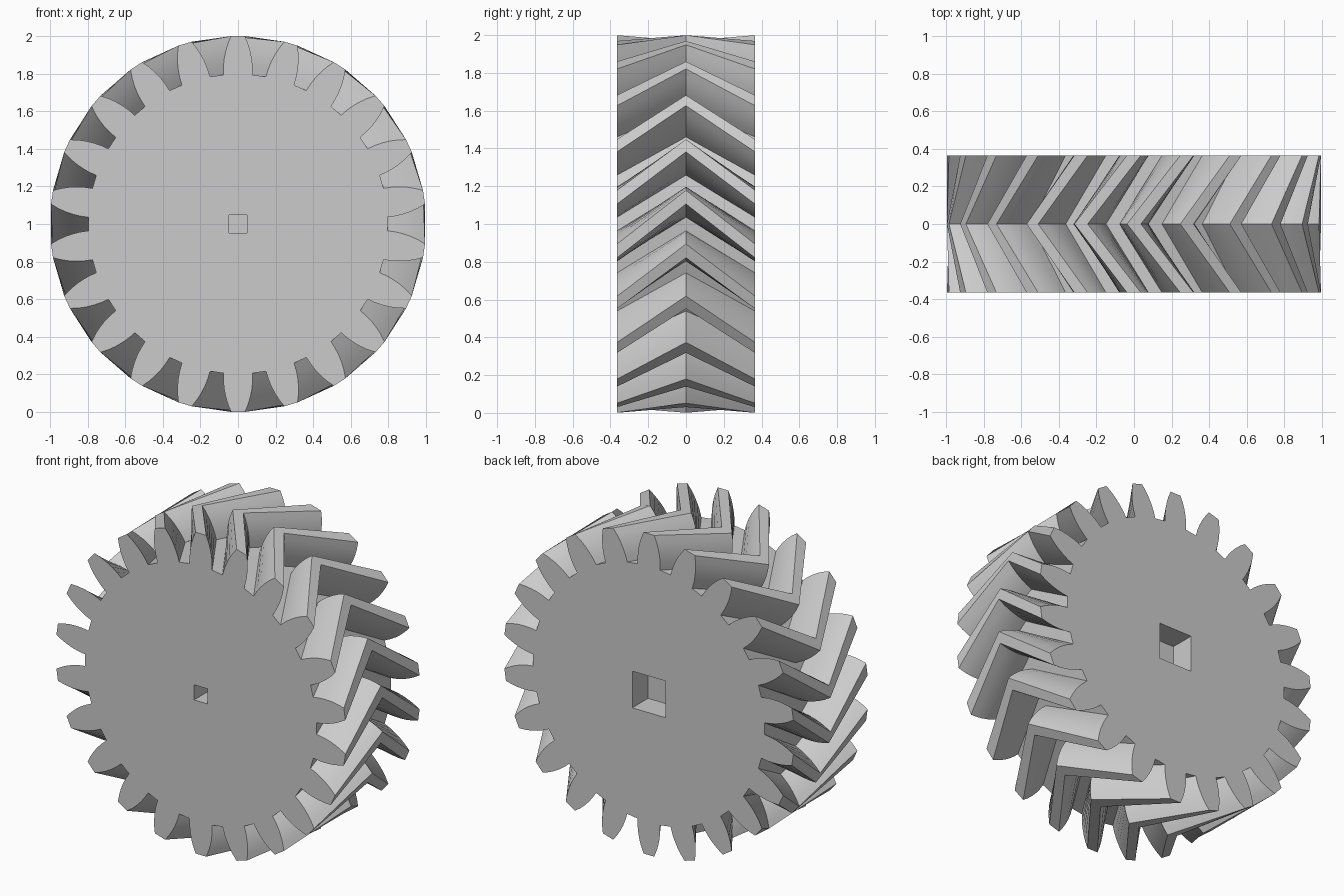
import bpy, bmesh, math

if "Cube" in bpy.data.objects:
    bpy.data.objects.remove(bpy.data.objects["Cube"])

TEETH = 22
PITCH = 2 * math.pi / TEETH
HALF_W = 0.365
# tooth flank: (radius, half angle in degrees)
FLANK = [(0.797, 5.6), (0.84, 5.3), (0.88, 4.8), (0.92, 4.1), (0.96, 3.2), (1.0, 2.1)]

grey = bpy.data.materials.new("plain grey")
grey.diffuse_color = (0.6, 0.6, 0.6, 1)
grey.use_nodes = True
grey.node_tree.nodes["Principled BSDF"].inputs["Base Color"].default_value = grey.diffuse_color

bm = bmesh.new()


def loop_edges(verts):
    n = len(verts)
    return [bm.edges.get((verts[i], verts[(i + 1) % n])) or
            bm.edges.new((verts[i], verts[(i + 1) % n])) for i in range(n)]


def gear_ring(y, twist):
    """One closed gear outline in the plane at depth y."""
    verts = []
    for t in range(TEETH):
        centre = math.pi / 2 + t * PITCH + twist
        side = [(r, -a) for r, a in FLANK] + [(r, a) for r, a in reversed(FLANK)]
        for r, a in side:
            ang = centre + math.radians(a)
            verts.append(bm.verts.new((r * math.cos(ang), y, 1 + r * math.sin(ang))))
    return verts


def skin(a, b):
    n = len(a)
    for i in range(n):
        j = (i + 1) % n
        bm.faces.new((a[i], a[j], b[j], b[i]))


def square_ring(half, y):
    return [bm.verts.new((sx * half, y, 1 + sz * half))
            for sx, sz in ((-1, -1), (1, -1), (1, 1), (-1, 1))]


# herringbone teeth: the middle section is turned by one whole tooth
front = gear_ring(-HALF_W, 0)
middle = gear_ring(0, PITCH)
back = gear_ring(HALF_W, 0)
skin(front, middle)
skin(middle, back)

# end faces, each with a blind square socket
for outline, s, half, depth in ((front, -1, 0.047, 0.15), (back, 1, 0.114, 0.155)):
    mouth = square_ring(half, s * HALF_W)
    floor = square_ring(half, s * (HALF_W - depth))
    skin(mouth, floor)
    bm.faces.new(floor)
    bmesh.ops.triangle_fill(bm, use_beauty=True, use_dissolve=False,
                            edges=loop_edges(outline) + loop_edges(mouth),
                            normal=(0, s, 0))

bmesh.ops.recalc_face_normals(bm, faces=bm.faces)
mesh = bpy.data.meshes.new("herringbone_gear")
bm.to_mesh(mesh)
bm.free()
mesh.materials.append(grey)
gear = bpy.data.objects.new("herringbone_gear", mesh)
bpy.context.scene.collection.objects.link(gear)

# smooth flanks, sharp corners
bpy.context.view_layer.objects.active = gear
gear.select_set(True)
bpy.ops.object.shade_smooth_by_angle(angle=math.radians(25))
